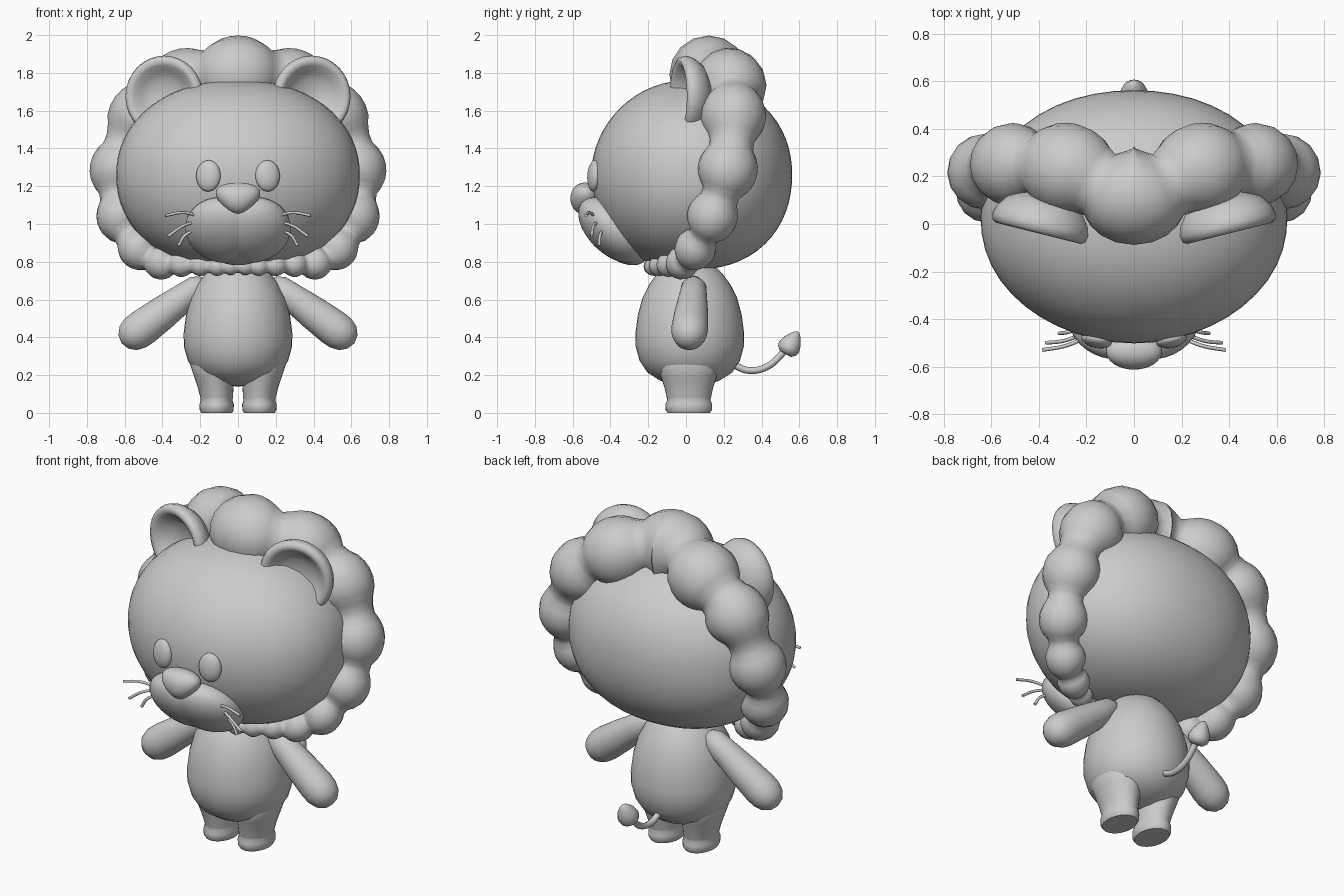
import bpy, bmesh, math
from mathutils import Vector, Matrix, Euler

if "Cube" in bpy.data.objects:
    bpy.data.objects.remove(bpy.data.objects["Cube"])

grey = bpy.data.materials.new("plain_grey")
grey.diffuse_color = (0.6, 0.6, 0.6, 1)
grey.use_nodes = True
grey.node_tree.nodes["Principled BSDF"].inputs["Base Color"].default_value = grey.diffuse_color


def finish(name, bm, matrix=Matrix.Identity(4)):
    bmesh.ops.remove_doubles(bm, verts=bm.verts, dist=1e-5)
    bmesh.ops.transform(bm, matrix=matrix, verts=bm.verts)
    bmesh.ops.recalc_face_normals(bm, faces=bm.faces)
    for f in bm.faces:
        f.smooth = True
    mesh = bpy.data.meshes.new(name)
    bm.to_mesh(mesh)
    bm.free()
    mesh.materials.append(grey)
    ob = bpy.data.objects.new(name, mesh)
    bpy.context.collection.objects.link(ob)
    return ob


def ellipsoid(name, loc, radii, rot=(0, 0, 0), segs=32, rings=20, power=2, taper=0, front=0, low=0):
    """Ellipsoid; power above 2 makes it squarer (front and low adjust it), taper widens the top."""
    bm = bmesh.new()
    bmesh.ops.create_uvsphere(bm, u_segments=segs, v_segments=rings, radius=1)
    for v in bm.verts:
        p = power + front * max(0, -v.co.y) + low * max(0, -v.co.z)
        v.co /= sum(abs(c) ** p for c in v.co) ** (1 / p)
        v.co.x *= 1 + taper * v.co.z
    rotation = Euler([math.radians(a) for a in rot]).to_matrix().to_4x4()
    return finish(name, bm, Matrix.Translation(loc) @ rotation @ Matrix.Diagonal((*radii, 1)))


def bridge(bm, rings):
    for a, b in zip(rings, rings[1:]):
        for i in range(len(a)):
            j = (i + 1) % len(a)
            bm.faces.new((a[i], a[j], b[j], b[i]))


def lathe(name, profile, loc, rot=None, scale=(1, 1, 1), segs=32):
    """Turn (radius, height) points around z."""
    bm = bmesh.new()
    bridge(bm, [[bm.verts.new((r * math.cos(2 * math.pi * i / segs),
                               r * math.sin(2 * math.pi * i / segs), z))
                 for i in range(segs)] for r, z in profile])
    rotation = rot if rot else Matrix.Identity(4)
    return finish(name, bm, Matrix.Translation(loc) @ rotation @ Matrix.Diagonal((*scale, 1)))


def bead_ring(name, beads, steps=8, segs=16, neck=0.74):
    """Closed loop of smoothly joined balls, each (x, y, z, radius)."""
    bm, rings, n = bmesh.new(), [], len(beads)
    for k in range(n):
        p0, p1, p2, p3 = (Vector(beads[(k + d) % n][:3]) for d in (-1, 0, 1, 2))
        r1, r2 = beads[k][3], beads[(k + 1) % n][3]
        m1, m2, gap = (p2 - p0) / 2, (p3 - p1) / 2, (p2 - p1).length
        m1, m2 = m1.normalized() * gap, m2.normalized() * gap
        for s in range(steps):
            t = s / steps
            pos = (p1 * (2 * t**3 - 3 * t**2 + 1) + m1 * (t**3 - 2 * t**2 + t)
                   + p2 * (3 * t**2 - 2 * t**3) + m2 * (t**3 - t**2))
            tangent = (p1 * (6 * t**2 - 6 * t) + m1 * (3 * t**2 - 4 * t + 1)
                       + p2 * (6 * t - 6 * t**2) + m2 * (3 * t**2 - 2 * t)).normalized()
            radius = max(math.sqrt(max(0, r1**2 - (t * gap)**2)),
                         math.sqrt(max(0, r2**2 - ((1 - t) * gap)**2)), neck * min(r1, r2))
            u = tangent.cross(Vector((0, 1, 0))).normalized()
            w = tangent.cross(u)
            rings.append([bm.verts.new(pos + radius * (u * math.cos(a) + w * math.sin(a)))
                          for a in (2 * math.pi * i / segs for i in range(segs))])
    bridge(bm, rings + rings[:1])
    return finish(name, bm)


def aim(direction):
    return Vector(direction).to_track_quat("Z", "Y").to_matrix().to_4x4()


def tube(name, points, radius):
    curve = bpy.data.curves.new(name, "CURVE")
    curve.dimensions = "3D"
    curve.bevel_depth = radius
    curve.bevel_resolution = 2
    curve.resolution_u = 6
    curve.use_fill_caps = True
    spline = curve.splines.new("BEZIER")
    spline.bezier_points.add(len(points) - 1)
    for bp, p in zip(spline.bezier_points, points):
        bp.co = p
        bp.handle_left_type = bp.handle_right_type = "AUTO"
    curve.materials.append(grey)
    ob = bpy.data.objects.new(name, curve)
    bpy.context.collection.objects.link(ob)
    bpy.ops.object.select_all(action="DESELECT")
    ob.select_set(True)
    bpy.context.view_layer.objects.active = ob
    bpy.ops.object.convert(target="MESH")


# Head and face
ellipsoid("head", (0, 0.03, 1.26), (0.645, 0.532, 0.502), segs=48, rings=32,
          power=2.12, front=-0.15, low=0.12)
ellipsoid("chin", (0, -0.36, 0.93), (0.2, 0.19, 0.11), rot=(-40, 0, 0))
ellipsoid("nose", (0, -0.535, 1.135), (0.11, 0.077, 0.084), power=2.1, taper=0.38)

# Mane: x, y, z, radius of the balls from the top down one side
MANE = [(0, 0.12, 1.79, 0.208), (0.28, 0.23, 1.735, 0.195), (0.51, 0.25, 1.57, 0.175),
        (0.625, 0.22, 1.29, 0.16), (0.615, 0.14, 1.04, 0.135),
        (0.525, 0.05, 0.87, 0.11), (0.41, -0.02, 0.795, 0.088),
        (0.30, -0.09, 0.785, 0.066), (0.20, -0.14, 0.78, 0.056),
        (0.11, -0.17, 0.775, 0.05), (0.04, -0.18, 0.775, 0.045)]
bead_ring("mane", MANE + [(-x, y, z, r) for x, y, z, r in MANE[:0:-1]])

# Shared turned profiles: radius, height
EAR = [(0, -0.105), (0.09, -0.097), (0.16, -0.062), (0.195, -0.012), (0.204, 0.025),
       (0.197, 0.052), (0.178, 0.062), (0.155, 0.05), (0.125, 0.015), (0.08, -0.015), (0, -0.028)]
LEG = [(0, 0), (0.082, 0), (0.09, 0.015), (0.091, 0.045), (0.084, 0.068),
       (0.086, 0.08), (0.094, 0.13), (0.108, 0.19), (0.122, 0.25), (0.10, 0.33), (0, 0.36)]
ARM = [(0, -0.06), (0.04, -0.045), (0.066, 0), (0.076, 0.1), (0.089, 0.23), (0.097, 0.36),
       (0.094, 0.41), (0.078, 0.455), (0.045, 0.487), (0, 0.5)]
WHISKERS = [[(0.19, -0.47, 1.03), (0.28, -0.51, 1.06), (0.385, -0.53, 1.045)],
            [(0.21, -0.46, 1.015), (0.29, -0.49, 0.99), (0.37, -0.50, 0.935)],
            [(0.22, -0.44, 0.97), (0.28, -0.455, 0.94), (0.315, -0.46, 0.885)]]

for s, side in ((-1, "left"), (1, "right")):
    # Sloping cheek of the muzzle, flush with the face
    ellipsoid("muzzle_" + side, (s * 0.075, -0.395, 0.968), (0.205, 0.215, 0.122),
              rot=(-45, 0, s * 8))
    ellipsoid("eye_" + side, (s * 0.157, -0.487, 1.255), (0.066, 0.034, 0.083),
              rot=(-4, 0, s * 12), segs=24, rings=16)
    ear_turn = Euler((math.radians(90), 0, math.radians(s * 14))).to_matrix().to_4x4()
    lathe("ear_" + side, EAR, (s * 0.384, 0.02, 1.675), ear_turn, scale=(1.04, 1.06, 1))
    for i, path in enumerate(WHISKERS):
        tube(f"whisker_{side}_{i + 1}", [(s * x, y, z) for x, y, z in path], 0.008)
    # Limbs
    lathe("arm_" + side, ARM, (s * 0.215, 0.042, 0.665), aim((s * 0.8, -0.06, -0.59)))
    leg = lathe("leg_" + side, LEG, (s * 0.113, 0.015, 0), scale=(1, 1.36, 1))
    for v in leg.data.vertices:  # legs lean outward toward the hips
        v.co.x += s * 0.10 * max(0, v.co.z - 0.08)
    bpy.ops.object.select_all(action="DESELECT")
    bpy.context.view_layer.objects.active = leg
    leg.select_set(True)
    bpy.ops.object.shade_smooth_by_angle(angle=math.radians(50))

# Body
BODY = [(0, 0.14), (0.08, 0.145), (0.16, 0.172), (0.225, 0.215), (0.265, 0.275),
        (0.286, 0.35), (0.288, 0.42), (0.275, 0.52), (0.25, 0.61), (0.215, 0.68),
        (0.175, 0.735), (0.13, 0.78), (0, 0.82)]
lathe("body", BODY, (0, 0.02, 0), segs=40)

# Tail with a teardrop tuft
tube("tail", [(0, 0.25, 0.255), (0, 0.33, 0.225), (0, 0.43, 0.245), (0, 0.53, 0.335)], 0.018)
TUFT = [(0, 0), (0.035, 0.002), (0.055, 0.02), (0.06, 0.042), (0.05, 0.078),
        (0.03, 0.112), (0.012, 0.132), (0, 0.136)]
lathe("tail_tuft", TUFT, (0, 0.525, 0.312), aim((0, 0.5, 0.87)), segs=20)
